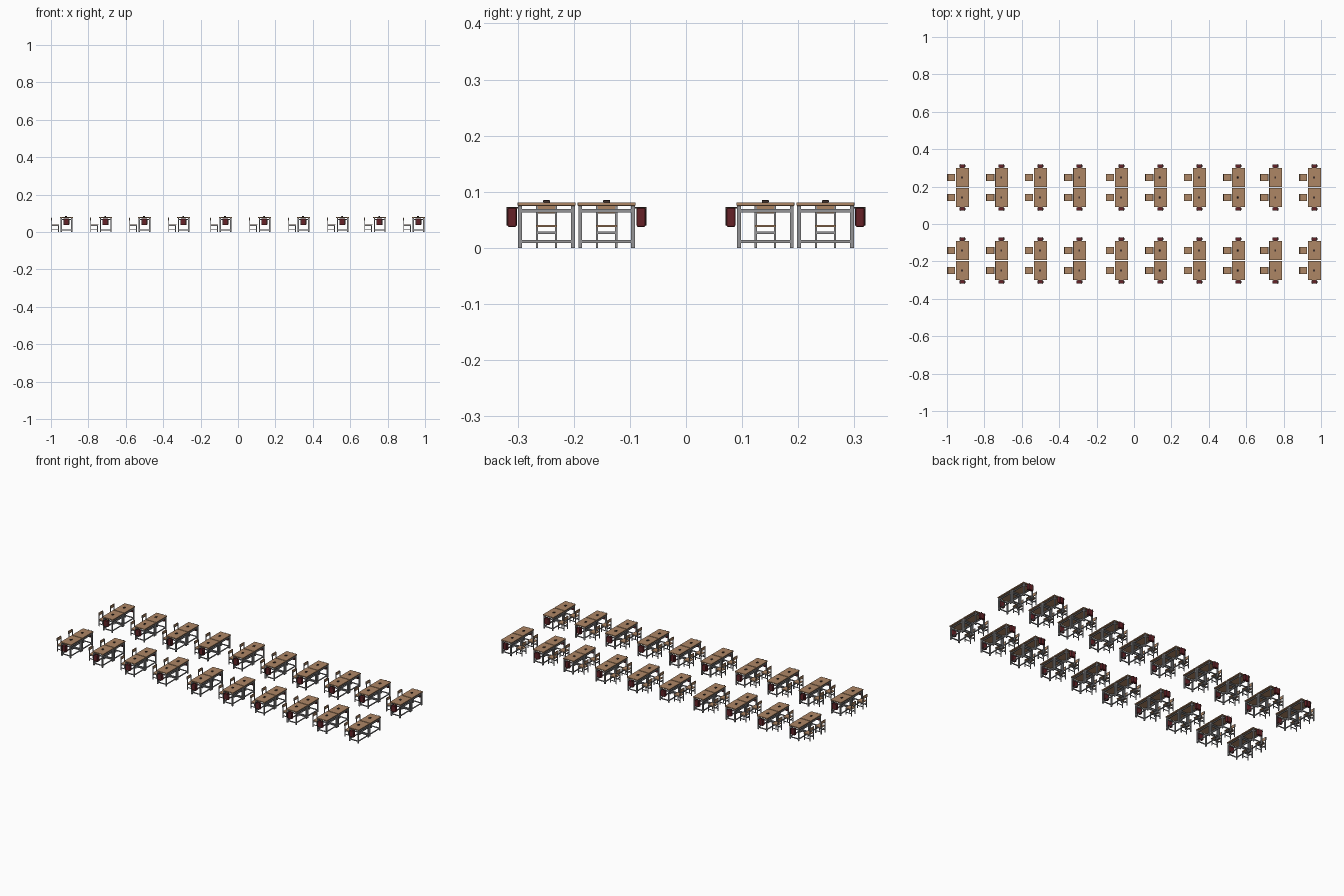
import bpy, bmesh
from mathutils import Matrix, Vector

if "Cube" in bpy.data.objects:
    bpy.data.objects.remove(bpy.data.objects["Cube"])


def material(name, rgb):
    m = bpy.data.materials.new(name)
    m.diffuse_color = (*rgb, 1)
    m.use_nodes = True
    m.node_tree.nodes["Principled BSDF"].inputs["Base Color"].default_value = m.diffuse_color
    return m


WOOD = material("wood", (0.42, 0.24, 0.13))
METAL = material("metal", (0.30, 0.30, 0.31))
RED = material("dark_red", (0.13, 0.015, 0.02))
DARK = material("dark", (0.05, 0.03, 0.025))


def part(name, boxes, mat, bevel=0.0):
    """One mesh from boxes given as (x0, x1, y0, y1, z0, z1)."""
    bm = bmesh.new()
    for x0, x1, y0, y1, z0, z1 in boxes:
        mtx = (Matrix.Translation(((x0 + x1) / 2, (y0 + y1) / 2, (z0 + z1) / 2))
               @ Matrix.Diagonal((x1 - x0, y1 - y0, z1 - z0, 1)))
        bmesh.ops.create_cube(bm, size=1, matrix=mtx)
    if bevel:
        bmesh.ops.bevel(bm, geom=bm.edges[:], offset=bevel, segments=2,
                        affect='EDGES', profile=0.5)
    me = bpy.data.meshes.new(name)
    bm.to_mesh(me)
    bm.free()
    me.materials.append(mat)
    return name, me


# Local frame: x = 0 at the chair back, y = 0 at the desk centre line
DX0, DX1, DY, LEG = 0.049, 0.118, 0.0515, 0.007
CY, CLEG = 0.019, 0.004

# Desk: top, legs, upper and lower rails
desk_top = part("desk_top", [(DX0, DX1, -DY, DY, 0.075, 0.081)], WOOD, 0.0008)
xs = (DX0 + 0.003, DX1 - 0.003 - LEG)
ys = (-DY + 0.001, DY - 0.001 - LEG)
frame = [(x, x + LEG, y, y + LEG, 0, 0.075) for x in xs for y in ys]
for z0, z1 in ((0.063, 0.069), (0.009, 0.014)):
    frame += [(x + 0.001, x + LEG - 0.001, ys[0] + LEG, ys[1], z0, z1) for x in xs]
    frame += [(xs[0] + LEG, xs[1], y + 0.001, y + LEG - 0.001, z0, z1) for y in ys]
desk_frame = part("desk_frame", frame, METAL)

# Small box standing on the desk
desk_box = part("desk_box", [(0.076, 0.086, -0.006, 0.006, 0.081, 0.085)], DARK, 0.0008)

# Chair: seat, backrest, legs running up into back posts, rungs
chair_seat = part("chair_seat", [(0.004, 0.044, -CY, CY, 0.037, 0.041)], WOOD, 0.0008)
chair_back = part("chair_backrest", [(0.0, 0.004, -CY, CY, 0.061, 0.078)], WOOD, 0.0008)
cys = (-CY, CY - CLEG)
cframe = [(0.002, 0.006, y, y + CLEG, 0, 0.074) for y in cys]
cframe += [(0.038, 0.042, y, y + CLEG, 0, 0.037) for y in cys]
cframe += [(x, x + 0.003, -CY + CLEG, CY - CLEG, 0.025, 0.029) for x in (0.0025, 0.0385)]
cframe += [(0.006, 0.038, y + 0.0005, y + CLEG - 0.0005, z, z + 0.004)
           for y in cys for z in (0.012, 0.033)]
chair_frame = part("chair_frame", cframe, METAL)

# Bag hanging on the outer (-y) end of a pair of desks
bag = part("bag", [(0.066, 0.098, -0.123, -0.107, 0.037, 0.071)], RED, 0.003)
bag_trim = part("bag_strap", [(0.071, 0.073, -0.1245, -0.1065, 0.040, 0.0725),
                              (0.091, 0.093, -0.1245, -0.1065, 0.040, 0.0725),
                              (0.071, 0.093, -0.108, -0.104, 0.070, 0.073)], DARK)


def place(p, loc, flip=False):
    name, me = p
    ob = bpy.data.objects.new(name, me)
    ob.location = loc
    if flip:
        ob.scale.y = -1
    bpy.context.collection.objects.link(ob)


# Ten columns, two rows of paired desks
columns = (0, 0.209, 0.417, 0.626, 0.85, 1.059, 1.267, 1.476, 1.674, 1.882)
for cx in columns:
    for row in (-0.195, 0.195):
        for side in (-1, 1):
            y = row + side * 0.0535
            for p in (desk_top, desk_frame, desk_box, chair_seat, chair_back, chair_frame):
                place(p, Vector((cx - 1, y, 0)))
            for p in (bag, bag_trim):
                place(p, Vector((cx - 1, row, 0)), side > 0)
